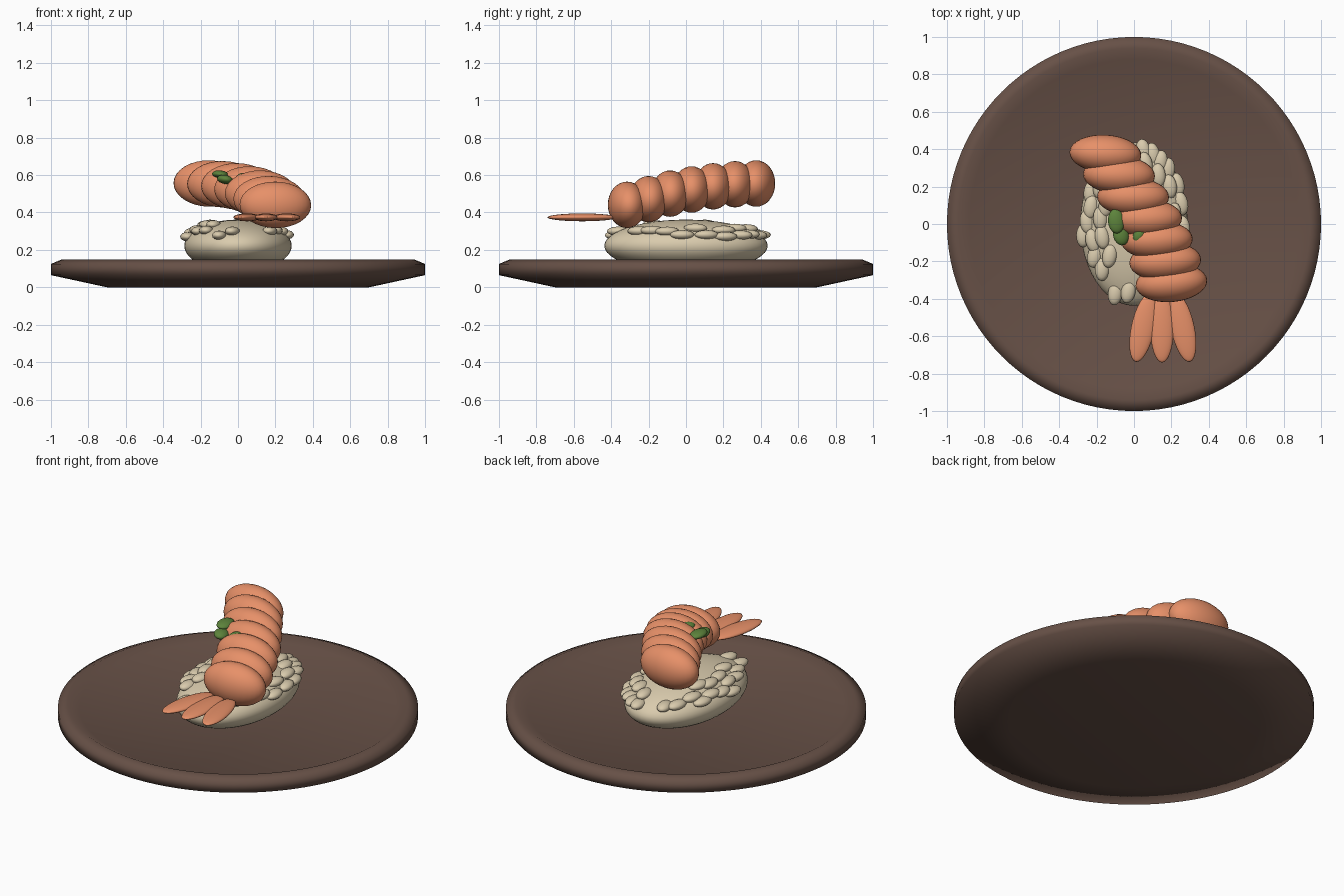
import bpy, bmesh, math, random
from mathutils import Matrix, Vector, Euler

if "Cube" in bpy.data.objects:
    bpy.data.objects.remove(bpy.data.objects["Cube"])

random.seed(4)


def material(name, rgb):
    m = bpy.data.materials.new(name)
    m.diffuse_color = (*rgb, 1)
    m.use_nodes = True
    m.node_tree.nodes["Principled BSDF"].inputs["Base Color"].default_value = m.diffuse_color
    return m


WOOD = material("dark brown", (0.135, 0.081, 0.062))
RICE = material("rice cream", (0.70, 0.60, 0.42))
PRAWN = material("cooked orange", (0.80, 0.28, 0.14))
LEAF = material("leaf green", (0.11, 0.23, 0.045))


def finish(bm, name, mat):
    for f in bm.faces:
        f.smooth = True
    me = bpy.data.meshes.new(name)
    bm.to_mesh(me)
    bm.free()
    me.materials.append(mat)
    ob = bpy.data.objects.new(name, me)
    bpy.context.collection.objects.link(ob)
    return ob


def ellipsoid(bm, pos, size, rot=(0, 0, 0), seg=32):
    """Add one ellipsoid; size holds the half axes, rot is in degrees."""
    r = Euler([math.radians(a) for a in rot])
    bmesh.ops.create_uvsphere(bm, u_segments=seg, v_segments=seg // 2, radius=1,
                              matrix=Matrix.LocRotScale(Vector(pos), r, Vector(size)))


# round serving plate with a shallow recess, turned from a profile
bm = bmesh.new()
profile = [(0, 0), (0.70, 0), (1.0, 0.065), (1.0, 0.125), (0.94, 0.15), (0.88, 0.121),
           (0, 0.121)]
pts = [bm.verts.new((r, 0, z)) for r, z in profile]
edges = [bm.edges.new(p) for p in zip(pts, pts[1:])]
bmesh.ops.spin(bm, geom=pts + edges, axis=(0, 0, 1), cent=(0, 0, 0),
               angle=math.tau, steps=96, use_duplicate=False)
bmesh.ops.remove_doubles(bm, verts=bm.verts, dist=1e-4)
bmesh.ops.recalc_face_normals(bm, faces=bm.faces)
finish(bm, "plate", WOOD)

# rice mound
MX, MY, MZ, MH = 0.287, 0.437, 0.222, 0.14
bm = bmesh.new()
ellipsoid(bm, (0, 0, MZ), (MX, MY, MH), seg=48)
finish(bm, "rice_mound", RICE)

# loose grains lying on the upper flank of the mound
spots = [(-.10, -.37), (-.03, -.36), (-.17, -.24), (-.13, -.17), (-.21, -.17),
         (-.27, -.06), (-.22, -.09), (-.17, -.07), (-.25, .01), (-.23, .09), (-.18, .03),
         (-.23, .17), (-.18, .20), (-.15, .10), (-.15, .30), (-.10, .35), (.05, .39),
         (.10, .37), (.06, .32), (.14, .33), (.18, .29), (.13, .26), (.19, .20),
         (.23, .21), (.25, .11), (.21, .05), (.26, -.02), (.23, -.10), (.20, -.18),
         (.17, -.25)]
bm = bmesh.new()
for x, y in spots:
    h = math.sqrt(max(0.12, 1 - (x / MX) ** 2 - (y / MY) ** 2))
    ellipsoid(bm, (x, y, MZ + MH * h), (0.039, 0.065, 0.025),
              (0, 0, random.uniform(-15, 15)), seg=16)
finish(bm, "rice_grains", RICE)

# overlapping body segments of the prawn, front to back
body = [(.20, -.315, .441), (.167, -.20, .471), (.122, -.085, .501), (.065, .03, .523),
        (-.005, .145, .54), (-.08, .262, .551), (-.153, .375, .555)]
bm = bmesh.new()
for i, p in enumerate(body):
    ellipsoid(bm, p, (0.192, 0.102, 0.124), (0, 1, 5 - i * 1.4))
finish(bm, "prawn_body", PRAWN)

# tail fan
bm = bmesh.new()
for x, turn in ((.048, -12), (.15, 0), (.26, 12)):
    ellipsoid(bm, (x, -.555, .374), (0.063, 0.186, 0.021), (0, 0, turn))
finish(bm, "tail_fan", PRAWN)

# herb leaves
bm = bmesh.new()
ellipsoid(bm, (-.095, .015, .604), (0.044, 0.066, 0.021), (0, 5, 5), seg=20)
ellipsoid(bm, (-.070, -.06, .577), (0.042, 0.055, 0.024), (0, 10, 15), seg=20)
ellipsoid(bm, (.03, -.058, .590), (0.033, 0.045, 0.022), (0, 0, -30), seg=20)
finish(bm, "herb_leaves", LEAF)
